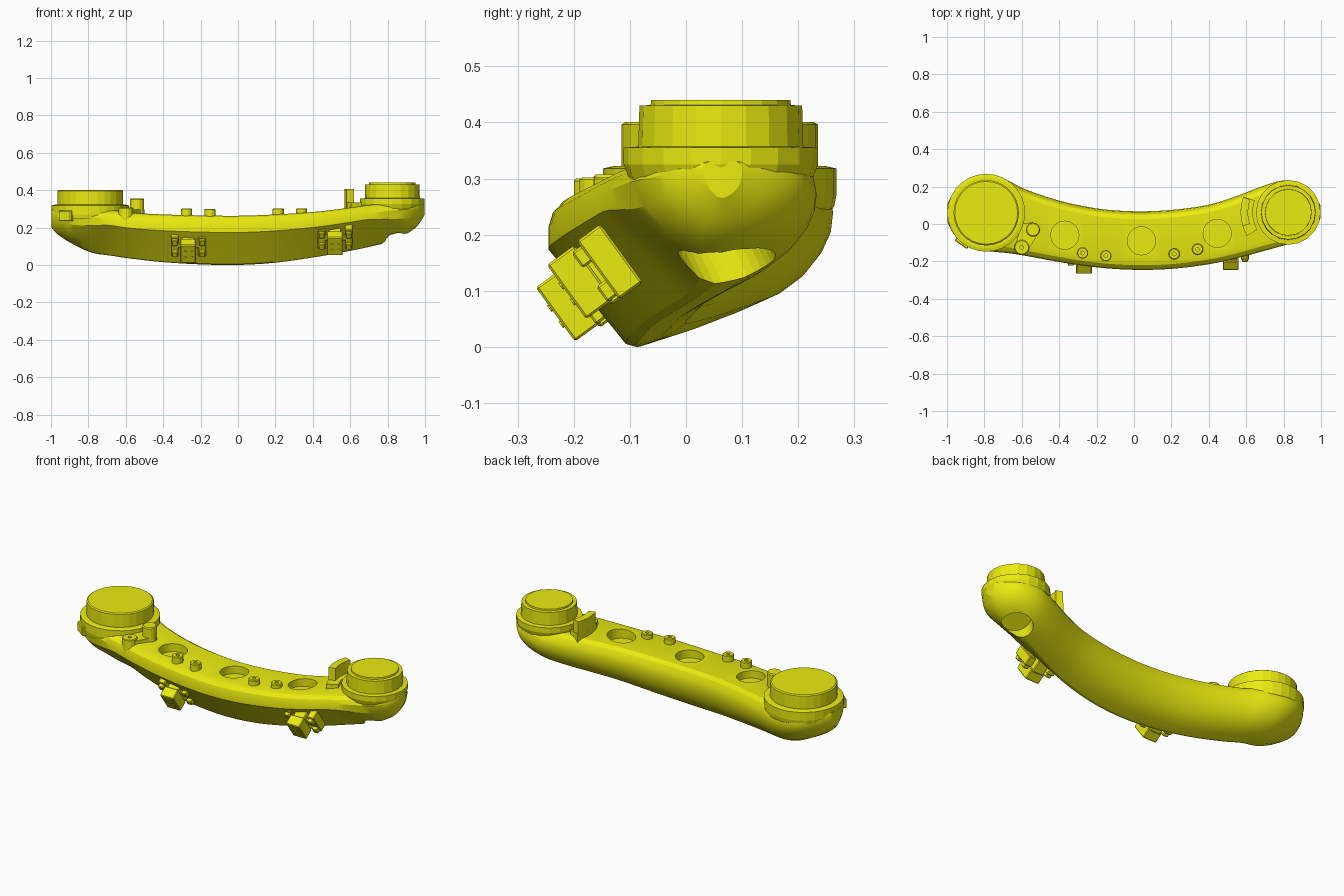
import bpy, bmesh, math
from mathutils import Matrix, Vector

if "Cube" in bpy.data.objects:
    bpy.data.objects.remove(bpy.data.objects["Cube"])

mat = bpy.data.materials.new("yellow")
mat.diffuse_color = (0.83, 0.83, 0.005, 1)
mat.use_nodes = True
mat.node_tree.nodes["Principled BSDF"].inputs["Base Color"].default_value = mat.diffuse_color


def finish(name, bm, angle=30):
    bmesh.ops.recalc_face_normals(bm, faces=bm.faces)
    me = bpy.data.meshes.new(name)
    bm.to_mesh(me)
    bm.free()
    ob = bpy.data.objects.new(name, me)
    bpy.context.collection.objects.link(ob)
    me.materials.append(mat)
    if angle:
        bpy.ops.object.select_all(action='DESELECT')
        ob.select_set(True)
        bpy.context.view_layer.objects.active = ob
        bpy.ops.object.shade_smooth_by_angle(angle=math.radians(angle))
    return ob


def revolve(name, x, y, profile, sides=24, angle=0):
    """Turned part from (radius, z) points; closed with discs at both ends."""
    bm = bmesh.new()
    rings = [[bm.verts.new((x + r * math.cos(2 * math.pi * i / sides),
                            y + r * math.sin(2 * math.pi * i / sides), z))
              for i in range(sides)] for r, z in profile]
    for a, b in zip(rings, rings[1:]):
        for i in range(sides):
            j = (i + 1) % sides
            bm.faces.new((a[i], a[j], b[j], b[i]))
    bm.faces.new(rings[0])
    bm.faces.new(rings[-1])
    return finish(name, bm, angle)


def prism(name, outline, z0, z1):
    """Flat outline in x, y raised from z0 to z1."""
    bm = bmesh.new()
    f = bm.faces.new([bm.verts.new((x, y, z0)) for x, y in outline])
    top = bmesh.ops.extrude_face_region(bm, geom=[f])["geom"]
    for v in top:
        if isinstance(v, bmesh.types.BMVert):
            v.co.z = z1
    return finish(name, bm, 0)


def box(name, lo, hi, matrix=Matrix(), bevel=0.004):
    lo, hi = Vector(lo), Vector(hi)
    bm = bmesh.new()
    bmesh.ops.create_cube(bm, size=1, matrix=matrix @ Matrix.Translation((lo + hi) / 2)
                          @ Matrix.Diagonal((*(hi - lo), 1)))
    bmesh.ops.bevel(bm, geom=bm.edges[:], offset=bevel, segments=1, affect='EDGES')
    return finish(name, bm, 0)


def catmull(p, t):
    a, b, c, d = p
    return 0.5 * (2 * b + (c - a) * t + (2 * a - 5 * b + 4 * c - d) * t * t
                  + (3 * b - a - 3 * c + d) * t ** 3)


# Curved body: stations of x, front y, back y, bottom z, top z
stations = [
    (-.997, .01, .11, .20, .29), (-.96, -.06, .175, .16, .30), (-.88, -.125, .245, .11, .305),
    (-.78, -.145, .262, .065, .305), (-.68, -.155, .235, .05, .295), (-.58, -.17, .185, .035, .28),
    (-.4, -.203, .125, .015, .27), (-.2, -.232, .083, .003, .265), (0, -.245, .068, 0, .263),
    (.2, -.24, .075, .012, .27), (.4, -.215, .103, .04, .283), (.55, -.183, .15, .066, .30),
    (.68, -.148, .2, .092, .318), (.8, -.115, .233, .122, .33), (.9, -.085, .215, .165, .33),
    (.96, -.04, .165, .21, .33), (.996, .03, .1, .265, .33)]
# Cross-section as fractions of depth and height; the ends round off at the front
section = [(0, .66), (.23, .33), (.44, .02), (.5, 0), (.65, .06), (.78, .155), (.88, .28),
           (.95, .43), (.99, .58), (1, .72), (.985, .85), (.94, .95), (.87, 1),
           (.16, 1), (.08, .97), (.025, .9), (0, .8)]
round_front = [(.04, .52), (.17, .25), (.36, .04)]
rows = []
for i in range(len(stations) - 1):
    four = [stations[min(max(k, 0), len(stations) - 1)] for k in range(i - 1, i + 3)]
    rows += [[catmull(c, s / 3) for c in zip(*four)] for s in range(3)]
rows.append(stations[-1])
bm = bmesh.new()
rings = []
for x, yf, yb, zb, zt in rows:
    w = min(max((abs(x) - .7) / .2, 0), 1)
    sec = [(a + (c - a) * w, b + (d - b) * w) for (a, b), (c, d) in zip(section, round_front)]
    rings.append([bm.verts.new((x, yf + u * (yb - yf), zb + v * (zt - zb)))
                  for u, v in sec + section[3:]])
for a, b in zip(rings, rings[1:]):
    for i in range(len(section)):
        j = (i + 1) % len(section)
        bm.faces.new((a[i], a[j], b[j], b[i]))
bm.faces.new(rings[0])
bm.faces.new(rings[-1])
body = finish("curved_body", bm, 25)

# Round pockets in the top, and the tilted port under the right end
cutters = [revolve("pocket_cutter", x, y, [(.075, z), (.075, .4)], 32)
           for x, y, z in [(-.37, -.06, .225), (.04, -.09, .22), (.445, -.05, .24)]]
port = revolve("port_cutter", 0, 0, [(.078, -.06), (.078, .2)], 32)
port.data.transform(Matrix.Translation((.83, .078, .155)) @
                    Vector((.2, .42, -.87)).to_track_quat('Z', 'Y').to_matrix().to_4x4())
for cutter in cutters + [port]:
    cutter.hide_render = True
    mod = body.modifiers.new("pocket", 'BOOLEAN')
    mod.operation, mod.object, mod.solver = 'DIFFERENCE', cutter, 'EXACT'
    bpy.ops.object.select_all(action='DESELECT')
    body.select_set(True)
    bpy.context.view_layer.objects.active = body
    bpy.ops.object.modifier_apply(modifier=mod.name)
    bpy.data.objects.remove(cutter)

# Round end mounts
revolve("left_mount", -.79, .06,
        [(.18, .22), (.204, .25), (.208, .27), (.208, .318), (.19, .322), (.175, .322),
         (.175, .396), (.168, .401)], 28)
revolve("right_mount", .825, .062,
        [(.16, .29), (.173, .325), (.173, .355), (.147, .357), (.145, .43),
         (.125, .431), (.124, .44)], 20)

# Small bosses with screw holes
for x, y, r, z in [(-.275, -.155, .03, .302), (-.15, -.17, .03, .30), (.215, -.16, .03, .302),
                   (.34, -.135, .03, .303), (-.6, -.125, .04, .307)]:
    revolve("screw_boss", x, y, [(r, .23), (r, z - .004), (r - .004, z), (.01, z), (.01, z - .02)], 16)
revolve("tall_post", -.54, -.03, [(.038, .25), (.038, .35), (.033, .356)], 16)
prism("post_pad", [(-.64, -.13), (-.6, -.165), (-.56, -.13), (-.5, -.03), (-.54, .01), (-.6, 0)], .25, .297)


# Curved stop beside the right mount
def arc_outline(r0, r1, a0, a1, n=6):
    angs = [math.radians(a0 + (a1 - a0) * i / n) for i in range(n + 1)]
    pts = [(r1, a) for a in angs] + [(r0, a) for a in reversed(angs)]
    return [(.82 + r * math.cos(a), .062 + r * math.sin(a)) for r, a in pts]


prism("stop_base", arc_outline(.185, .25, 160, 210), .26, .335)
prism("stop_wall", arc_outline(.21, .25, 161, 197), .3, .405)

# Lug on the left end
box("side_lug", (-.04, -.02, .235), (.04, .03, .29),
    Matrix.Translation((-.915, -.095, 0)) @ Matrix.Rotation(math.radians(-35), 4, 'Z'))

# Clamps on the sloping front face: local z points out of the slope, y up it
for x, y, z in [(-.265, -.145, .09), (.52, -.125, .13)]:
    m = Matrix.Translation((x, y, z)) @ Matrix.Rotation(math.radians(126), 4, 'X')
    box("clamp_block", (-.045, -.034, .03), (.04, .085, .09), m)
    box("clamp_neck", (-.036, -.04, -.03), (.032, .075, .04), m)
    box("clamp_bar", (-.085, .015, .005), (.085, .045, .022), m)
    for s in (-1, 1):
        box("clamp_cheek", (s * .073 - .021, -.04, -.03), (s * .073 + .021, .088, .022), m)
        for v in (-.015, .06):
            box("clamp_jaw", (s * .073 - .016, v - .017, .018), (s * .073 + .016, v + .017, .042), m)
        for v in (.005, .04):
            pin = revolve("clamp_bolt", s * .018, v, [(.007, .08), (.007, .093)], 8)
            pin.data.transform(m)
